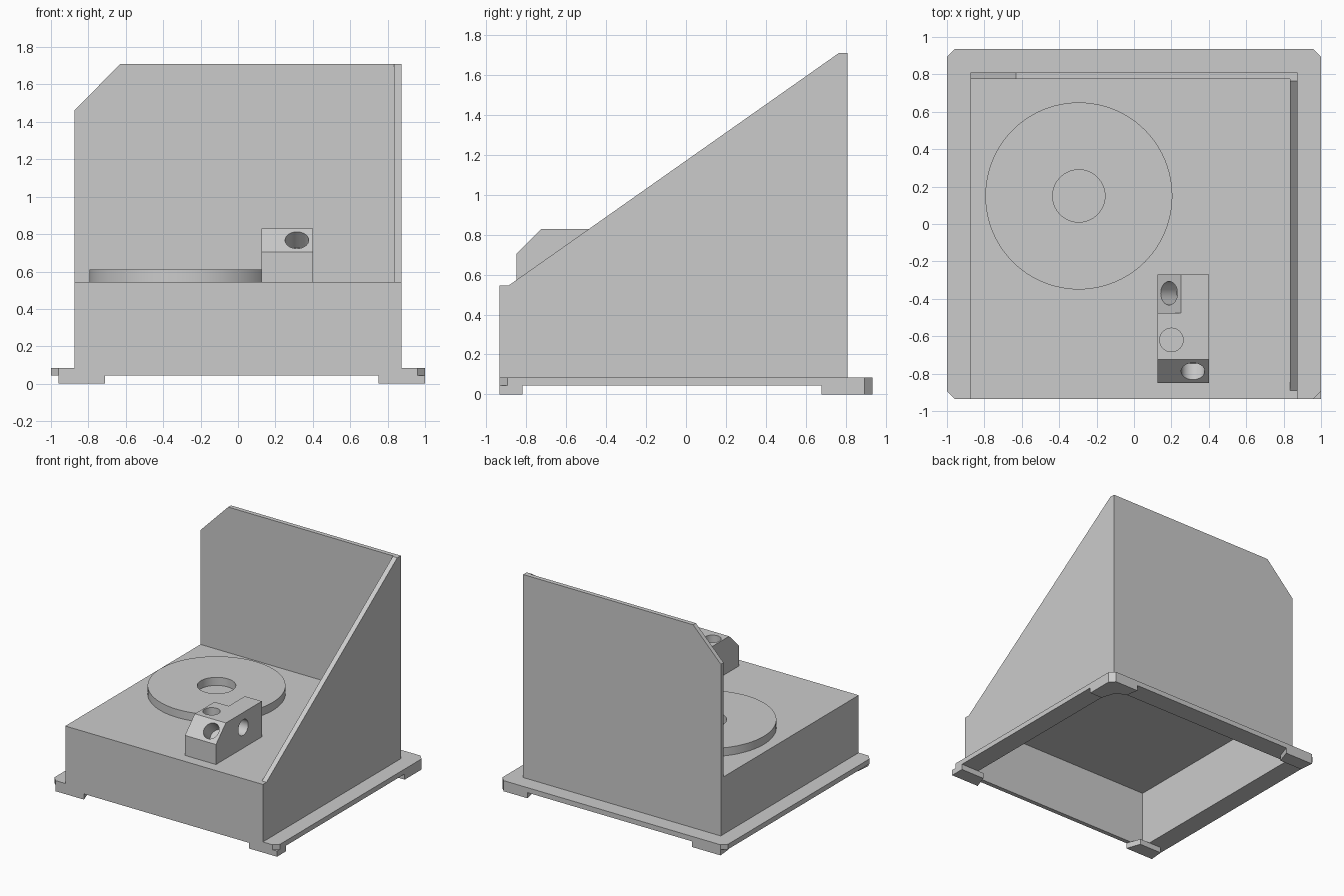
import bpy, bmesh, math
from mathutils import Vector

cube = bpy.data.objects.get("Cube")
if cube:
    bpy.data.objects.remove(cube, do_unlink=True)

grey = bpy.data.materials.new("light grey")
grey.use_nodes = True
COL = (0.6, 0.6, 0.6, 1)
grey.diffuse_color = COL
grey.node_tree.nodes["Principled BSDF"].inputs["Base Color"].default_value = COL


def add(name, bm):
    bmesh.ops.recalc_face_normals(bm, faces=bm.faces)
    me = bpy.data.meshes.new(name)
    bm.to_mesh(me)
    bm.free()
    me.materials.append(grey)
    ob = bpy.data.objects.new(name, me)
    bpy.context.collection.objects.link(ob)
    return ob


def prism(name, pts, axis, lo, hi):
    """Extrude a 2D outline along an axis; outline is in the other two axes."""
    place = {"x": lambda a, b: (lo, a, b),
             "y": lambda a, b: (a, lo, b),
             "z": lambda a, b: (a, b, lo)}[axis]
    step = Vector([(hi - lo) * (axis == k) for k in "xyz"])
    bm = bmesh.new()
    face = bm.faces.new([bm.verts.new(place(*p)) for p in pts])
    ext = bmesh.ops.extrude_face_region(bm, geom=[face])
    bmesh.ops.translate(bm, vec=step,
                        verts=[v for v in ext["geom"] if isinstance(v, bmesh.types.BMVert)])
    return add(name, bm)


def box(name, x0, x1, y0, y1, z0, z1):
    return prism(name, [(x0, y0), (x1, y0), (x1, y1), (x0, y1)], "z", z0, z1)


def cylinder(name, centre, direction, radius, depth, sides=48):
    """Cylinder centred on a point, along a direction."""
    bm = bmesh.new()
    bmesh.ops.create_cone(bm, cap_ends=True, segments=sides, radius1=radius,
                          radius2=radius, depth=depth)
    ob = add(name, bm)
    rot = Vector(direction).to_track_quat("Z", "Y").to_matrix().to_4x4()
    ob.data.transform(rot)
    ob.data.transform(rot.Translation(Vector(centre)))
    return ob


def activate(ob):
    bpy.ops.object.select_all(action="DESELECT")
    ob.select_set(True)
    bpy.context.view_layer.objects.active = ob


def cut(ob, *cutters):
    for c in cutters:
        mod = ob.modifiers.new("cut", "BOOLEAN")
        mod.operation, mod.solver, mod.object = "DIFFERENCE", "EXACT", c
        activate(ob)
        bpy.ops.object.modifier_apply(modifier=mod.name)
        bpy.data.objects.remove(c, do_unlink=True)


def smooth(ob):
    activate(ob)
    bpy.ops.object.shade_smooth_by_angle(angle=math.radians(35))


# Base flange: chamfered ring
flange = prism("base_flange", [(-0.96, -0.935), (0.96, -0.935), (1, -0.895), (1, 0.895),
                               (0.96, 0.935), (-0.96, 0.935), (-1, 0.895), (-1, -0.895)],
               "z", 0.045, 0.085)
cut(flange, box("flange_opening", -0.84, 0.84, -0.9, 0.775, -0.1, 0.2))

# Hollow body, open underneath
body = box("body", -0.875, 0.875, -0.935, 0.81, 0.085, 0.545)
cut(body, box("body_cavity", -0.84, 0.84, -0.9, 0.775, -0.1, 0.51))

# Corner feet
feet = {
    "front_right_foot": [(0.75, -0.935), (1, -0.935), (1, -0.82), (0.79, -0.82)],
    "front_left_foot": [(-0.71, -0.935), (-0.75, -0.82), (-0.95, -0.82), (-0.96, -0.935)],
    "back_right_foot": [(1, 0.68), (1, 0.895), (0.96, 0.935), (0.75, 0.935),
                        (0.77, 0.83), (0.85, 0.8), (0.89, 0.68)],
    "back_left_foot": [(-0.96, 0.935), (-0.71, 0.935), (-0.75, 0.82), (-0.95, 0.82)],
}
for name, pts in feet.items():
    prism(name, pts, "z", 0, 0.045)

# Upright panels
prism("back_panel", [(-0.875, 0.545), (0.875, 0.545), (0.875, 1.71), (-0.63, 1.71),
                     (-0.875, 1.46)], "y", 0.775, 0.81)
prism("side_panel", [(-0.89, 0.545), (0.775, 0.545), (0.775, 1.71), (0.765, 1.71)],
      "x", 0.835, 0.875)

# Round platter with a centre hole
platter = cylinder("platter", (-0.295, 0.15, 0.5775), (0, 0, 1), 0.5, 0.065, 96)
cut(platter, cylinder("platter_hole", (-0.295, 0.15, 0.58), (0, 0, 1), 0.14, 0.3, 64))
smooth(platter)

# Holder block: front chamfer, notched left rear edge, blind holes
block = prism("holder_block", [(-0.85, 0.545), (-0.27, 0.545), (-0.27, 0.83),
                               (-0.725, 0.83), (-0.85, 0.705)], "x", 0.125, 0.4)
cut(block,
    prism("edge_notch", [(0.105, 0.685), (0.27, 0.85), (0.105, 0.85)], "y", -0.475, -0.2),
    cylinder("front_hole", (0.315, -0.7875, 0.7675), (0, -1, 1), 0.063, 0.24),
    cylinder("top_hole", (0.2, -0.62, 0.83), (0, 0, 1), 0.063, 0.2),
    cylinder("notch_hole", (0.1875, -0.37, 0.7675), (-1, 0, 1), 0.063, 0.24),
    cylinder("side_hole", (0.4, -0.505, 0.71), (1, 0, 0), 0.063, 0.2))
smooth(block)
